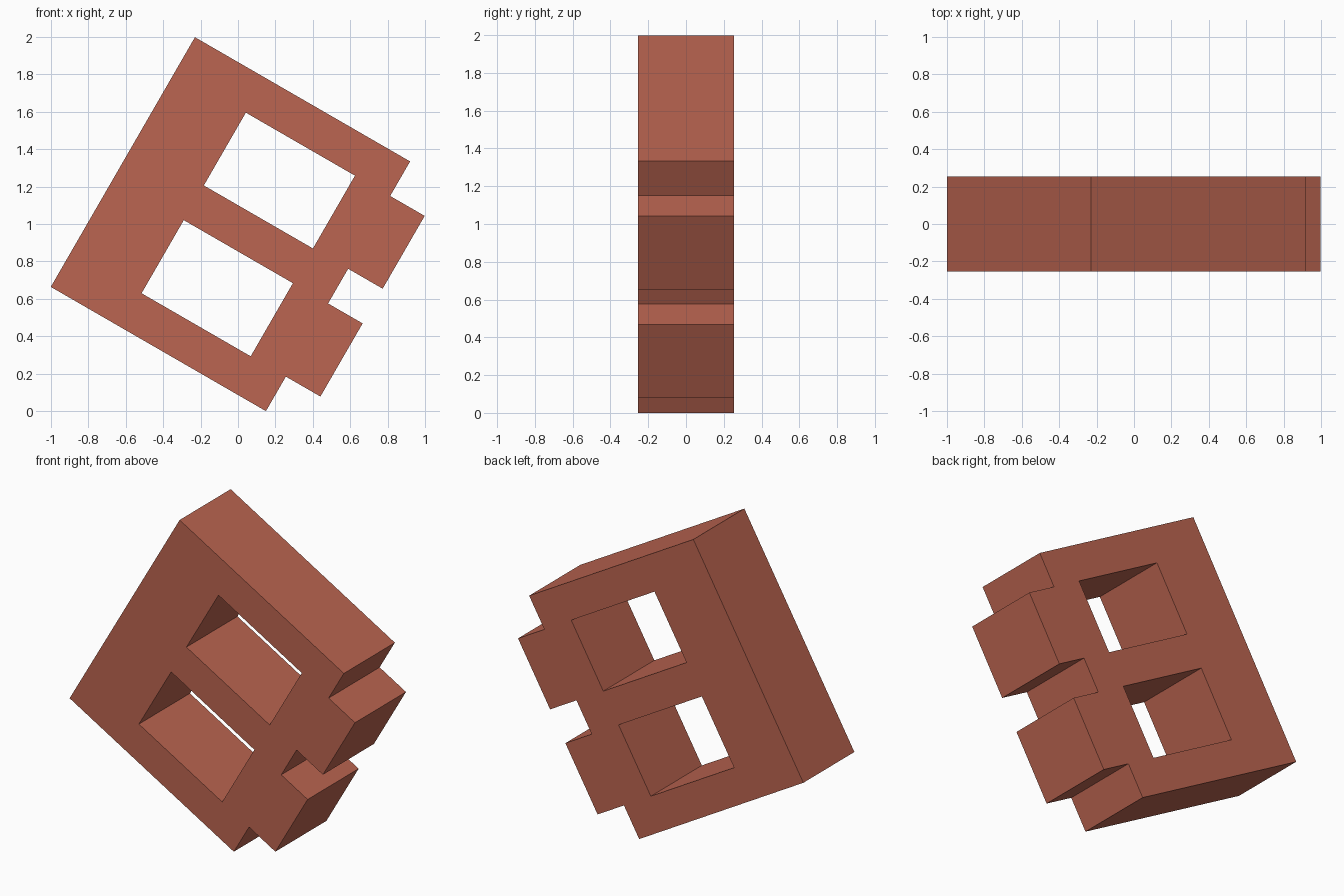
import bpy, bmesh, math
from mathutils import Matrix

if "Cube" in bpy.data.objects:
    bpy.data.objects.remove(bpy.data.objects["Cube"])

DEPTH = 0.51
TILT = math.radians(30)

# Grid stops of the untilted glyph-like block, and which cells are solid (bottom row first)
us = [0, 0.437, 1.11, 1.327, 1.54]
vs = [0, 0.213, 0.664, 0.878, 1.327, 1.54]
solid = ["###.", "#.##", "###.", "#.##", "###."]

bm = bmesh.new()
verts = {}


def corner(i, j):
    if (i, j) not in verts:
        verts[i, j] = bm.verts.new((us[i], -DEPTH / 2, vs[j]))
    return verts[i, j]


# Front face from the solid cells
for j, row in enumerate(solid):
    for i, cell in enumerate(row):
        if cell == "#":
            bm.faces.new([corner(i, j), corner(i + 1, j), corner(i + 1, j + 1), corner(i, j + 1)])

# Thicken to the back
front = bm.faces[:]
ext = bmesh.ops.extrude_face_region(bm, geom=front, use_keep_orig=True)
back = [g for g in ext["geom"] if isinstance(g, bmesh.types.BMVert)]
bmesh.ops.translate(bm, verts=back, vec=(0, DEPTH, 0))
bmesh.ops.recalc_face_normals(bm, faces=bm.faces[:])

# Lean the block over, resting on its lower right corner
place = Matrix.Translation((-1.0, 0, 0.664)) @ Matrix.Rotation(TILT, 4, 'Y')
bmesh.ops.transform(bm, matrix=place, verts=bm.verts[:])

mesh = bpy.data.meshes.new("tilted_block")
bm.to_mesh(mesh)
bm.free()
block = bpy.data.objects.new("tilted_block", mesh)
bpy.context.collection.objects.link(block)

# Brick red colour
mat = bpy.data.materials.new("brick red")
mat.diffuse_color = (0.50, 0.13, 0.082, 1)
mat.use_nodes = True
mat.node_tree.nodes["Principled BSDF"].inputs["Base Color"].default_value = mat.diffuse_color
mesh.materials.append(mat)
